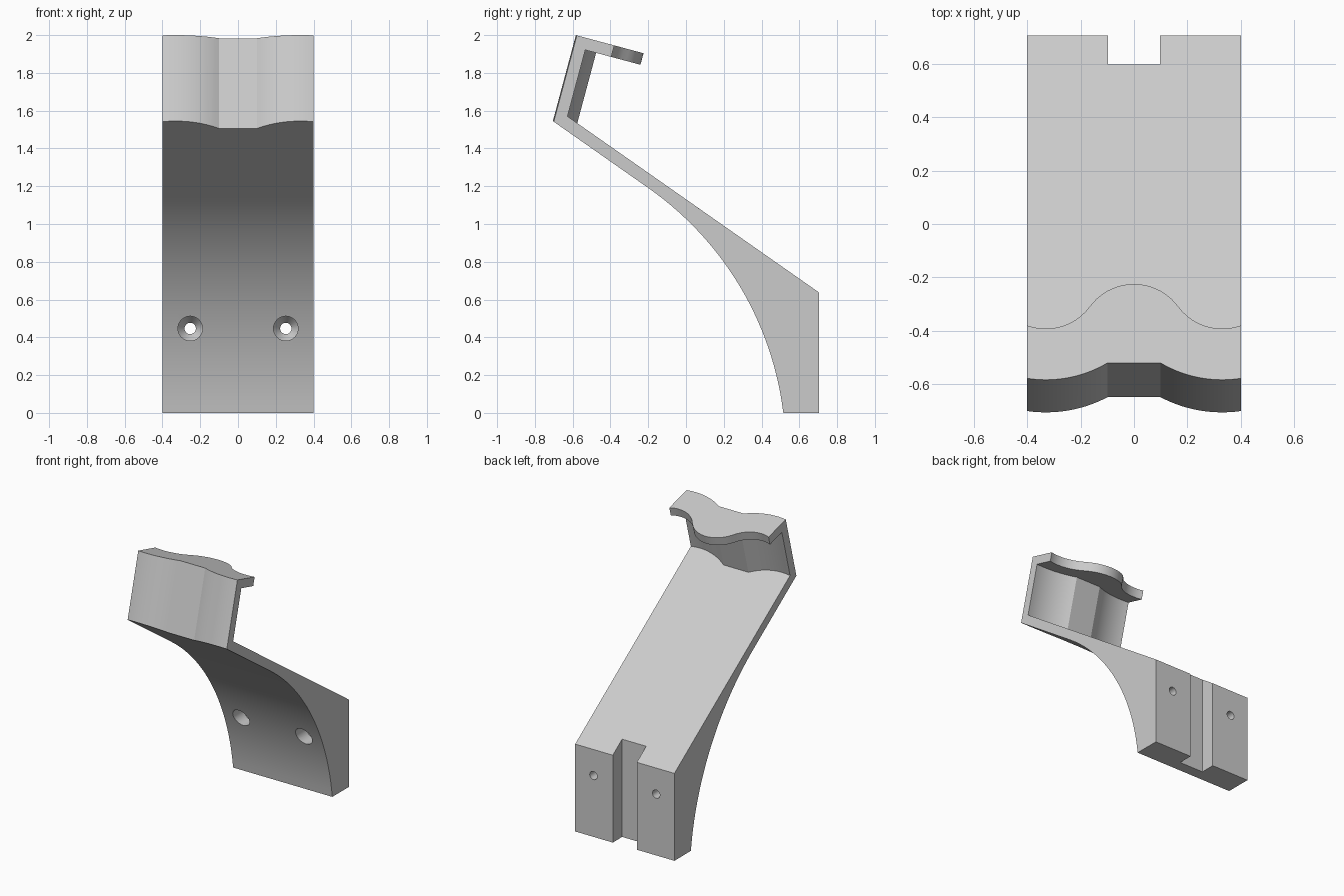
import bpy, bmesh
from math import sin, cos, pi, radians, sqrt, atan2
from mathutils import Vector

old = bpy.data.objects.get("Cube")
if old:
    bpy.data.objects.remove(old, do_unlink=True)

grey = bpy.data.materials.new("light grey")
grey.use_nodes = True
grey.diffuse_color = (0.6, 0.6, 0.6, 1)
grey.node_tree.nodes["Principled BSDF"].inputs["Base Color"].default_value = (0.6, 0.6, 0.6, 1)


def loft(name, rings, wrap=False):
    """Skin a list of equally long closed rings and cap both ends."""
    bm = bmesh.new()
    loops = [[bm.verts.new(p) for p in ring] for ring in rings]
    for a, b in zip(loops, loops[1:]):
        for i in range(len(a)):
            j = (i + 1) % len(a)
            bm.faces.new((a[i], a[j], b[j], b[i]))
    bm.faces.new(loops[0])
    bm.faces.new(loops[-1][::-1])
    bmesh.ops.recalc_face_normals(bm, faces=bm.faces)
    mesh = bpy.data.meshes.new(name)
    bm.to_mesh(mesh)
    bm.free()
    mesh.materials.append(grey)
    obj = bpy.data.objects.new(name, mesh)
    bpy.context.scene.collection.objects.link(obj)
    return obj


# Side plane (y, z): tilted hook axes and sloping arm direction
HALF, BACK, WALL = 0.4, 0.705, 0.063
TILT, SLOPE = radians(15), radians(35)
origin = Vector((-BACK, 1.545))
up = Vector((sin(TILT), cos(TILT)))
inward = Vector((cos(TILT), -sin(TILT)))
down = Vector((cos(SLOPE), -sin(SLOPE)))
arm_back = Vector((BACK, 0.637))
HOOK = 0.471


def hook_point(v, u):
    return origin + inward * v + up * u


def along_arm(base, v):
    """Point on an arm line at distance v behind the hook front."""
    return base + down * ((v - (base - origin).dot(inward)) / down.dot(inward))


def front_wave(x):
    r = 0.44
    return r - sqrt(r * r - (max(abs(x), 0.1) - 0.33) ** 2)


def lip_wave(x):
    r, x = 0.2, abs(x)
    if x < 0.165:
        return 0.371 - (r - sqrt(r * r - x * x))
    return 0.198 + r - sqrt(r * r - (x - 0.33) ** 2)


# Concave underside arc, tangent to the arm and ending at the foot
tangent = Vector((-0.2, 1.191))
foot = Vector((0.515, 0))
normal = Vector((-sin(SLOPE), -cos(SLOPE)))
chord = foot - tangent
radius = chord.length_squared / (2 * chord.dot(normal))
centre = tangent + normal * radius
a0 = pi / 2 - SLOPE
a1 = atan2(foot.y - centre.y, foot.x - centre.x)
STEPS = 28
arc = [centre + radius * Vector((cos(a), sin(a)))
       for a in (a0 + (a1 - a0) * i / STEPS for i in range(STEPS))]


def section(x):
    f, g = front_wave(x), lip_wave(x)
    pts = [along_arm(origin, f)] + arc + [
        foot, Vector((BACK, 0)), arm_back,
        along_arm(arm_back, f + WALL),
        hook_point(f + WALL, HOOK - WALL),
        hook_point(g, HOOK - WALL),
        hook_point(g, HOOK),
        hook_point(f, HOOK)]
    return [(x, p.x, p.y) for p in pts]


# Bracket body with arm, hook wall and lip
half_x = [0.02 * i for i in range(1, 21)]
columns = [-x for x in reversed(half_x)] + [0] + half_x
bracket = loft("hook_bracket", [section(x) for x in columns])

# Rear cable channel cutter
cutters = [loft("channel_cutter", [
    [(-0.097, y, z), (0.097, y, z), (0.097, y, z + 1.5), (-0.097, y, z + 1.5)]
    for y, z in ((0.597, -0.2), (0.9, -0.2))])]

# Countersunk screw hole cutters
for side in (-1, 1):
    rings = [[(side * 0.253 + r * cos(2 * pi * i / 32), y, 0.447 + r * sin(2 * pi * i / 32))
              for i in range(32)]
             for r, y in ((0.065, 0.1), (0.065, 0.52), (0.03, 0.57), (0.03, 0.9))]
    cutters.append(loft("screw_hole_cutter", rings))

bpy.context.view_layer.objects.active = bracket
for cutter in cutters:
    cutter.hide_render = True
    mod = bracket.modifiers.new("cut", "BOOLEAN")
    mod.operation = "DIFFERENCE"
    mod.solver = "EXACT"
    mod.object = cutter
    bpy.ops.object.modifier_apply(modifier=mod.name)
for cutter in cutters:
    bpy.data.objects.remove(cutter, do_unlink=True)

bpy.ops.object.select_all(action="DESELECT")
bracket.select_set(True)
bpy.ops.object.shade_smooth_by_angle(angle=radians(22))
